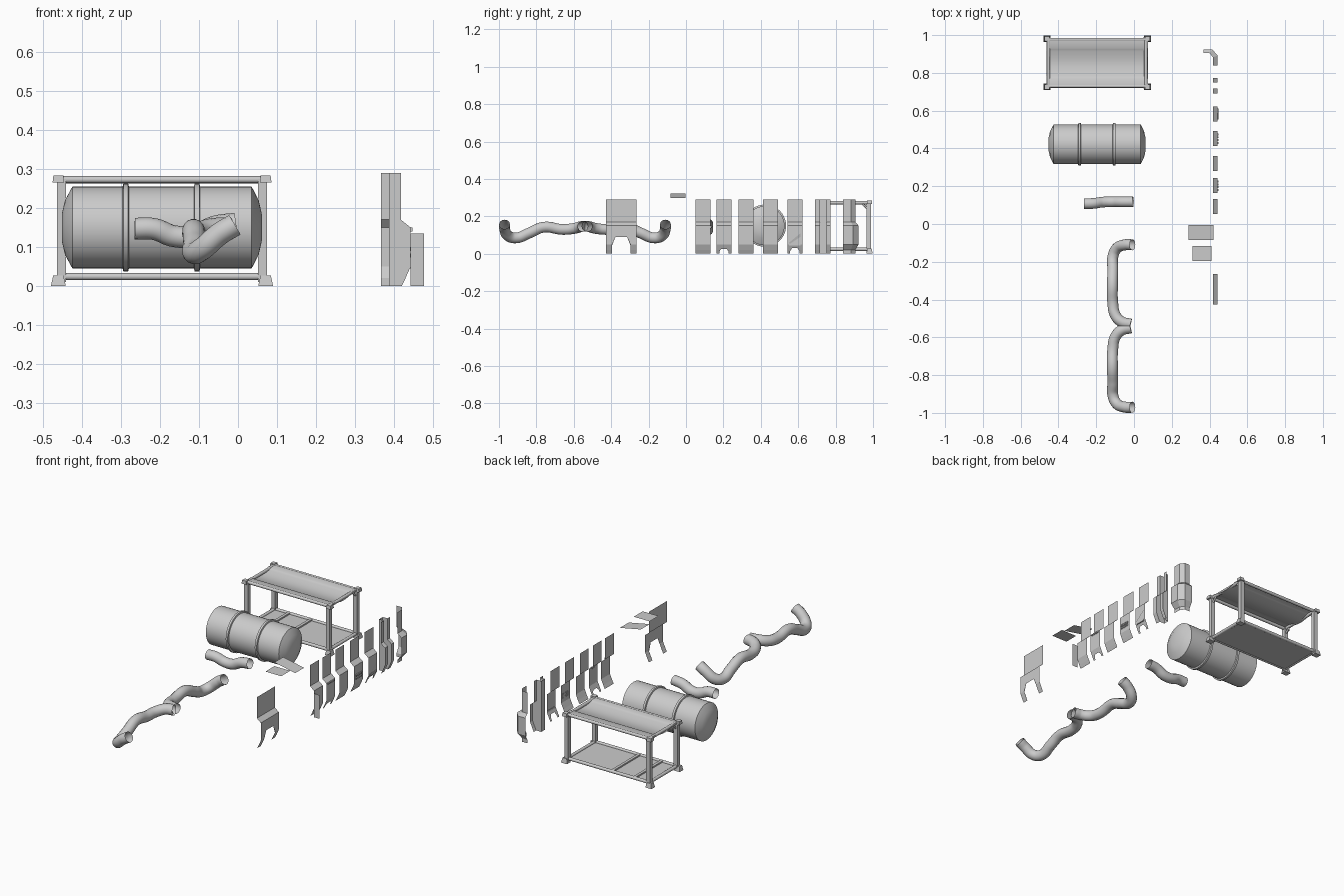
import bpy, bmesh, math
from mathutils import Vector

if "Cube" in bpy.data.objects:
    bpy.data.objects.remove(bpy.data.objects["Cube"])

grey = bpy.data.materials.new("plain grey")
grey.use_nodes = True
grey.diffuse_color = (0.6, 0.6, 0.6, 1)
grey.node_tree.nodes["Principled BSDF"].inputs["Base Color"].default_value = (0.6, 0.6, 0.6, 1)


def finish(name, bm, smooth=False):
    bmesh.ops.remove_doubles(bm, verts=bm.verts, dist=0.0002)
    bmesh.ops.dissolve_degenerate(bm, edges=bm.edges, dist=0.0001)
    mesh = bpy.data.meshes.new(name)
    bm.to_mesh(mesh)
    bm.free()
    mesh.materials.append(grey)
    obj = bpy.data.objects.new(name, mesh)
    bpy.context.collection.objects.link(obj)
    if smooth:
        activate(obj)
        bpy.ops.object.shade_smooth_by_angle(angle=math.radians(35))
    return obj


def activate(obj):
    bpy.ops.object.select_all(action='DESELECT')
    obj.select_set(True)
    bpy.context.view_layer.objects.active = obj


def add_box(bm, lo, hi, taper=1.0):
    """Box between two corners; taper scales the top face."""
    lo, hi = Vector(lo), Vector(hi)
    mid, size = (lo + hi) / 2, hi - lo
    for v in bmesh.ops.create_cube(bm, size=1)["verts"]:
        k = taper if v.co.z > 0 else 1
        v.co = mid + Vector((v.co.x * size.x * k, v.co.y * size.y * k, v.co.z * size.z))


def loft(bm, rows):
    """Skin a grid of points given as rows."""
    grid = [[bm.verts.new(p) for p in row] for row in rows]
    for a, b in zip(grid, grid[1:]):
        for i in range(len(a) - 1):
            bm.faces.new((a[i], a[i + 1], b[i + 1], b[i]))


def tube(name, points, radius):
    curve = bpy.data.curves.new(name, 'CURVE')
    curve.dimensions = '3D'
    curve.bevel_depth = radius
    curve.bevel_resolution = 6
    spline = curve.splines.new('BEZIER')
    spline.bezier_points.add(len(points) - 1)
    for bp, p in zip(spline.bezier_points, points):
        bp.co = p
        bp.handle_left_type = bp.handle_right_type = 'AUTO'
    curve.materials.append(grey)
    obj = bpy.data.objects.new(name, curve)
    bpy.context.collection.objects.link(obj)
    activate(obj)
    bpy.ops.object.convert(target='MESH')
    bpy.ops.object.shade_smooth_by_angle(angle=math.radians(40))


# Rack: posts, feet and knobs at the four corners
X0, X1, Y0, Y1 = -0.453, 0.063, 0.73, 0.977
bm = bmesh.new()
for x in (X0, X1):
    for y in (Y0, Y1):
        add_box(bm, (x - .012, y - .012, .01), (x + .012, y + .012, .275))
        ox, oy = (-.008 if x < 0 else .008), (-.004 if y < .8 else .004)
        add_box(bm, (x + ox - .019, y + oy - .017, 0), (x + ox + .019, y + oy + .017, .027), .7)
        add_box(bm, (x + ox - .015, y + oy - .015, .265), (x + ox + .015, y + oy + .015, .284), .85)
finish("rack_posts", bm)

# Rack: long and short rails, top and bottom
for z in (.024, .273):
    for y in (Y0, Y1):
        tube("long_rail", [(X0, y, z), (X1, y, z)], .009)
    for x in (X0, X1):
        tube("short_rail", [(x, Y0, z), (x, Y1, z)], .009)
for x in (X0, X1):
    for y, s in ((Y0, 1), (Y1, -1)):
        tube("corner_brace", [(x, y, .235), (x, y + .035 * s, .268)], .005)

# Rack: trough shaped top deck
bm = bmesh.new()
section = [(Y0, .279), (.77, .279)]
for i in range(13):
    t = i / 12
    section.append((.775 + .15 * t, .276 - .013 * math.sin(math.pi * t)))
section += [(.93, .279), (Y1, .279)]
loft(bm, [[(x, y, z) for y, z in section] for x in (X0 - .01, X1 + .01)])
finish("rack_top_deck", bm, True)

# Rack: floor and its cross ribs
bm = bmesh.new()
add_box(bm, (X0, Y0, .018), (X1, Y1, .024))
for x in (-.36, -.22):
    add_box(bm, (x - .008, Y0, .024), (x + .008, Y1, .032))
finish("rack_floor", bm)

# Barrel with two hoops, turned about its long axis
profile = [(-.452, 0), (-.452, .035), (-.444, .07), (-.425, .105)]
for x in (-.288, -.105):
    profile += [(x - .008, .105), (x - .006, .113), (x + .006, .113), (x + .008, .105)]
profile += [(.035, .105), (.053, .07), (.061, .035), (.061, 0)]
bm = bmesh.new()
N = 40
rows = []
for i in range(N + 1):
    a = 2 * math.pi * i / N
    rows.append([(x, .422 + r * math.cos(a), .15 + r * math.sin(a)) for x, r in profile])
loft(bm, rows)
finish("barrel", bm, True)

# Short pipe
tube("short_pipe", [(-.265, .108, .147), (-.215, .109, .146), (-.165, .116, .128),
                    (-.115, .117, .128), (-.06, .117, .152), (-.005, .117, .16)], .028)

# Long pipes, one the mirror of the other
bend = [(-.008, .43, .157), (-.045, .43, .135), (-.092, .41, .095), (-.112, .365, .085),
        (-.112, .30, .11), (-.114, .22, .142), (-.112, .12, .13), (-.1, .06, .135),
        (-.065, .022, .145), (-.018, .01, .147)]
for s in (1, -1):
    tube("long_pipe", [(x, -.54 + s * y, z) for x, y, z in bend], .029)

# Wall sheets: one bent profile, with an opening allowed at the foot
WALL = [(.29, .418), (.17, .418), (.15, .443), (.05, .443), (.02, .43), (0, .42)]


def wall_x(z):
    for (za, xa), (zb, xb) in zip(WALL, WALL[1:]):
        if zb <= z <= za:
            return xa + (xb - xa) * (za - z) / (za - zb)
    return WALL[0][1]


def add_wall(bm, foot):
    """foot lists (y, bottom height) along the sheet."""
    rows = []
    for y, low in foot:
        heights = [max(z, low) for z, _ in WALL]
        rows.append([(wall_x(z), y, z) for z in heights])
    loft(bm, rows)


def notch(y0, y1, inset, height, chamfer):
    a, b = y0 + inset, y1 - inset
    return [(y0, 0), (a, 0), (a, height * .5), (a + chamfer, height),
            (b - chamfer, height), (b, height * .5), (b, 0), (y1, 0)]


# Gate wall with a wide arch
bm = bmesh.new()
add_wall(bm, notch(-.427, -.265, .032, .09, .018))
finish("gate_wall", bm)

# Plain, vented and notched walls
for name, y, height in (("end_wall", .052, 0), ("notched_wall", .163, .025),
                        ("plain_wall", .28, 0), ("vent_wall", .412, 0),
                        ("ramp_wall", .542, .03)):
    bm = bmesh.new()
    if height:
        add_wall(bm, notch(y, y + .08, .015, height, .01))
    else:
        add_wall(bm, [(y, 0), (y + .08, 0)])
    if name == "end_wall":
        loft(bm, [[(.443, y, 0), (.477, y, 0)], [(.443, y, .135), (.477, y, .135)]])
    if name in ("notched_wall", "vent_wall"):
        for z in ((.145,) if height else (.095, .078)):
            for i in range(4):
                ya = y + .012 + i * .015
                add_box(bm, (.441, ya, z - .005), (.448, ya + .01, z + .005))
    if name == "ramp_wall":
        loft(bm, [[(.444, y + .01, .05), (.447, y + .01, .06)],
                  [(.444, y + .07, .09), (.447, y + .07, .11)]])
        add_box(bm, (.441, y + .01, .045), (.447, y + .07, .055))
    finish(name, bm)

# Channel wall: two flanks and a deep slot between them
bm = bmesh.new()
for a, b in ((.69, .717), (.75, .772)):
    add_wall(bm, [(a, 0), (b, 0)])
for y in (.717, .75):
    loft(bm, [[(wall_x(z), y, z) for z, _ in WALL], [(.388, y, z) for z, _ in WALL]])
loft(bm, [[(.388, y, z) for y in (.717, .75)] for z in (0, .29)])
finish("channel_wall", bm)

# Corner wall: swells outward below the shoulder and tucks in at the foot
inner = [(.418, .84), (.418, .882), (.4, .905), (.367, .905)]
outer = [(.443, .84), (.443, .892), (.415, .923), (.367, .923)]
bm = bmesh.new()
loft(bm, [[(x, y, z) for x, y in ring] for ring, z in
          ((inner, .29), (inner, .17), (outer, .15), (outer, .05), (inner, .02), (inner, 0))])
finish("corner_wall", bm)

# Loose roof sheets
bm = bmesh.new()
loft(bm, [[(.288, y, .323), (.42, y, .297)] for y in (-.084, -.004)])
finish("sloped_roof_sheet", bm)
bm = bmesh.new()
loft(bm, [[(.311, y, .32), (.411, y, .32)] for y in (-.197, -.116)])
finish("flat_roof_sheet", bm)
